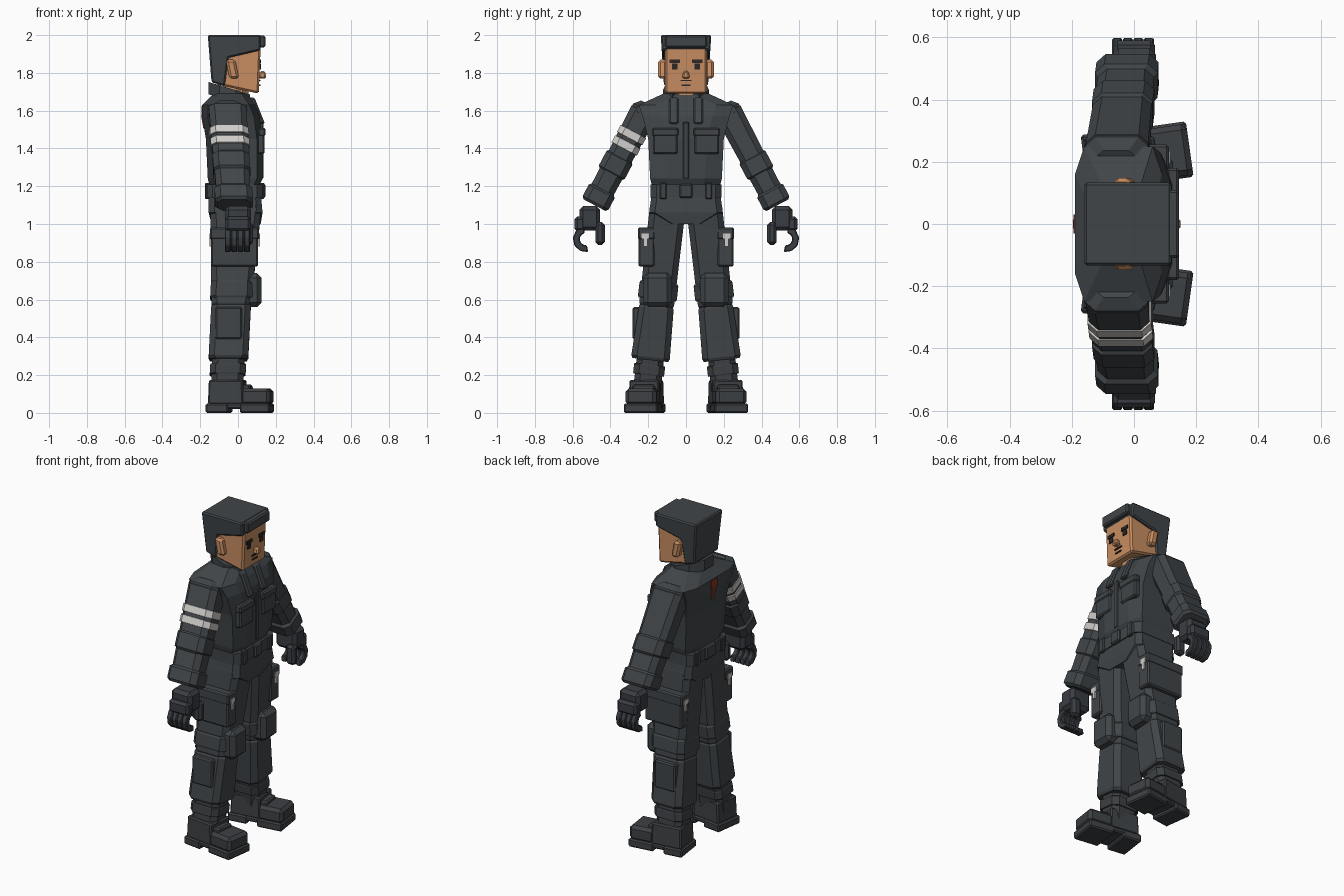
import bpy, bmesh, math
from mathutils import Matrix, Vector

default_cube = bpy.data.objects.get("Cube")
if default_cube:
    bpy.data.objects.remove(default_cube)


def material(name, red, green, blue):
    colour = (red, green, blue, 1)
    mat = bpy.data.materials.new(name)
    mat.use_nodes = True
    mat.diffuse_color = colour
    mat.node_tree.nodes["Principled BSDF"].inputs["Base Color"].default_value = colour
    return mat


cloth = material("charcoal cloth", .052, .06, .066)
glove = material("dark glove", .042, .047, .055)
leather = material("boot leather", .047, .052, .057)
skin = material("skin", .58, .27, .12)
white = material("off white", .62, .6, .58)
red = material("dull red", .25, .035, .02)
brown = material("dark brown", .025, .02, .02)


def finish(name, mat, bm, side=1, bevel=0):
    """Mirror the mesh to a side of the body and make the object."""
    for vert in bm.verts:
        vert.co.y *= side
    bmesh.ops.recalc_face_normals(bm, faces=bm.faces)
    mesh = bpy.data.meshes.new(name)
    bm.to_mesh(mesh)
    bm.free()
    mesh.materials.append(mat)
    obj = bpy.data.objects.new(name, mesh)
    bpy.context.collection.objects.link(obj)
    if bevel:
        modifier = obj.modifiers.new("bevel", "BEVEL")
        modifier.width, modifier.segments = bevel, 1
    return obj


def skin_rings(rings):
    """Join equal rings of points into a closed body."""
    bm = bmesh.new()
    loops = [[bm.verts.new(point) for point in ring] for ring in rings]
    for lower, upper in zip(loops, loops[1:]):
        for i in range(len(lower)):
            bm.faces.new((lower[i - 1], lower[i], upper[i], upper[i - 1]))
    bm.faces.new(loops[0])
    bm.faces.new(loops[-1])
    return bm


def slab(name, mat, centre, size, taper=1, lean=0, turn=0, side=1, bevel=.008):
    """Block whose top is scaled by taper, leaning along x and turned about z."""
    bm = bmesh.new()
    bmesh.ops.create_cube(bm, size=1)
    for vert in bm.verts:
        scale = taper if vert.co.z > 0 else 1
        x, y, z = (a * b for a, b in zip(vert.co, size))
        vert.co = Vector((x * scale + lean * z, y * scale, z))
    bm.transform(Matrix.Translation(centre) @ Matrix.Rotation(math.radians(turn), 4, "Z"))
    return finish(name, mat, bm, side, bevel)


def prism(name, mat, outline, place, low, high, side=1, bevel=0):
    """Extrude an outline; place maps (a, b, depth) to a point."""
    rings = [[place(a, b, depth) for a, b in outline] for depth in (low, high)]
    return finish(name, mat, skin_rings(rings), side, bevel)


def arc_band(centre, outer, inner, start, stop, steps):
    """Outline of a bent strip."""
    def arc(radius):
        angles = [math.radians(start + (stop - start) * i / steps) for i in range(steps + 1)]
        return [(centre[0] + radius * math.cos(a), centre[1] + radius * math.sin(a))
                for a in angles]
    return arc(outer) + arc(inner)[::-1]


def octagon(depth, width, cut_depth, cut_width):
    """Rectangle with cut corners, centred on the origin."""
    a, b = depth / 2, width / 2
    c, d = a - cut_depth, b - cut_width
    return [(c, b), (a, d), (a, -d), (c, -b), (-c, -b), (-a, -d), (-a, d), (-c, b)]


def limb_part(name, mat, limb, start, stop, size, end_size=None, lip=.015, cut=.03, side=1):
    """Eight-sided sleeve between two fractions of a limb, with chamfered ends."""
    top, bottom = map(Vector, limb)
    across = Vector((1, 0, 0)).cross(bottom - top).normalized()
    end_size = end_size or size
    rings = []
    for t, (depth, width), inset in ((start, size, lip), (start + lip, size, 0),
                                     (stop - lip, end_size, 0), (stop, end_size, lip)):
        middle = top.lerp(bottom, t)
        rings.append([middle + Vector((a, 0, 0)) + across * b
                      for a, b in octagon(depth - inset, width - inset, cut, cut)])
    return finish(name, mat, skin_rings(rings), side)


def body_part(name, mat, sections, cut_depth=.03, cut_width=.03):
    """Loft sections of (height, half width, back, front)."""
    rings = []
    for z, half, back, front in sections:
        outline = octagon(front - back, half * 2, cut_depth, cut_width)
        rings.append([(a + (front + back) / 2, b, z) for a, b in outline])
    return finish(name, mat, skin_rings(rings))


def profile(a, b, depth):
    return a, depth, b


def facing(a, b, depth):
    return depth, a, b


def flared_hair(a, b, depth):
    return a, depth * (b / 2 + .03), b


def sloped_collar(a, b, depth):
    return a, b, depth - .3 * a


# Head
prism("head", skin, [(-.12, 1.74), (.11, 1.69), (.12, 1.94), (-.12, 1.94)],
      profile, -.11, .11, bevel=.01)
prism("hair", cloth, [(-.16, 2), (.12, 2), (.12, 1.92), (-.05, 1.88), (-.07, 1.73), (-.14, 1.75)],
      flared_hair, -.13, .13, bevel=.008)
slab("fringe", cloth, (.12, 0, 1.966), (.05, .22, .064))
slab("neck", skin, (-.02, 0, 1.66), (.15, .135, .16), bevel=.03)
slab("nose", skin, (.13, 0, 1.79), (.04, .04, .04), taper=.7)
slab("moustache", brown, (.116, 0, 1.76), (.008, .06, .007), bevel=0)
slab("mouth", brown, (.114, 0, 1.735), (.008, .05, .007), bevel=0)
for side in (1, -1):
    slab("ear", skin, (-.03, .125, 1.82), (.05, .045, .1), lean=-.2, side=side, bevel=.012)
    slab("eyebrow", brown, (.118, .06, 1.862), (.009, .055, .02), side=side, bevel=0)
    slab("eye", brown, (.117, .06, 1.834), (.009, .03, .03), side=side, bevel=0)

# Jacket
body_part("jacket", cloth, [(1.2, .18, -.15, .11), (1.24, .19, -.16, .13), (1.45, .2, -.17, .13),
                            (1.57, .23, -.19, .115), (1.63, .25, -.19, .09),
                            (1.69, .12, -.13, .05)], cut_width=.09)
collar_outline = arc_band((-.04, 0), .125, .09, 35, 325, 7)
prism("collar", cloth, collar_outline, sloped_collar, 1.64, 1.705)
slab("zip_flap", cloth, (.125, 0, 1.39), (.02, .03, .3), bevel=.004)
for side in (1, -1):
    slab("lapel", cloth, (.095, .065, 1.6), (.04, .05, .14), lean=-.4, side=side)
    slab("chest_pocket", cloth, (.12, .11, 1.435), (.04, .13, .13), side=side)
    slab("chest_pocket_flap", cloth, (.125, .11, 1.487), (.04, .14, .045), side=side)

# Back emblem
slab("emblem_top", red, (-.19, 0, 1.6), (.009, .06, .05), bevel=0)
slab("emblem_stem", red, (-.185, 0, 1.54), (.009, .03, .07), lean=-.17, bevel=0)

# Belt and hips
body_part("hips", cloth, [(1, .1, -.14, .12), (1.06, .195, -.155, .13), (1.17, .18, -.155, .12)])
body_part("belt", cloth, [(1.14, .187, -.165, .13), (1.21, .187, -.165, .13)])
slab("buckle", cloth, (.13, 0, 1.175), (.03, .07, .075))
slab("back_pouch", cloth, (-.16, 0, 1.175), (.03, .1, .08))
for side in (1, -1):
    for x in (-.16, .125):
        slab("belt_loop", cloth, (x, .12, 1.175), (.03, .035, .085), side=side, bevel=.005)

# Arms, gloves and legs
arm = (-.055, .22, 1.6), (-.02, .485, 1.1)
leg = (-.01, .095, 1.1), (-.06, .21, .1)
finger_outline = arc_band((.53, .92), .07, .033, 80, -100, 5)
for side in (1, -1):
    limb_part("shoulder", cloth, arm, -.07, .1, (.2, .14), lip=.06, side=side)
    limb_part("sleeve", cloth, arm, 0, .9, (.2, .146), (.18, .13), side=side)
    limb_part("elbow_pad", cloth, arm, .47, .68, (.195, .155), lip=.03, side=side)
    limb_part("cuff", cloth, arm, .83, 1, (.2, .155), lip=.025, side=side)

    slab("palm", glove, (0, .51, 1.03), (.14, .11, .13), side=side, bevel=.02)
    slab("knuckles", glove, (0, .56, 1), (.135, .06, .08), side=side, bevel=.015)
    for finger in range(4):
        x = finger * .034 - .07
        prism("finger", glove, finger_outline, facing, x, x + .032, side, bevel=.005)
    slab("thumb", glove, (.05, .455, .95), (.06, .05, .12), side=side, bevel=.015)

    limb_part("thigh", cloth, leg, 0, .54, (.27, .19), (.21, .185), side=side)
    limb_part("knee_strap", cloth, leg, .41, .5, (.225, .207), lip=.01, side=side)
    limb_part("shin", cloth, leg, .53, .82, (.21, .185), (.21, .205), side=side)
    slab("knee_pad", cloth, (.075, .15, .65), (.1, .15, .18), side=side, bevel=.025)
    slab("shin_pocket", cloth, (-.05, .24, .475), (.14, .085, .17), side=side)
    slab("thigh_pocket", cloth, (-.018, .21, .87), (.25, .085, .19), side=side)
    slab("thigh_pocket_flap", cloth, (-.018, .21, .95), (.26, .09, .065), side=side)
    for x in (-.148, .112):
        slab("pocket_mark", white, (x, .215, .935), (.008, .04, .03), side=side, bevel=0)
        slab("pocket_mark_stem", white, (x, .215, .9), (.008, .02, .04), side=side, bevel=0)

    # Boots, toes turned outward
    limb_part("boot_shaft", leather, leg, .81, 1, (.17, .145), side=side)
    limb_part("boot_strap", leather, leg, .845, .9, (.19, .165), lip=.005, side=side)
    slab("boot_ankle", leather, (-.055, .21, .11), (.19, .165, .13), .95, turn=8, side=side)
    slab("boot_toe", leather, (.1, .23, .085), (.16, .165, .09), turn=8, side=side, bevel=.018)
    slab("boot_instep", leather, (.03, .22, .1), (.1, .14, .1), .8, turn=8, side=side)
    slab("boot_heel", leather, (-.1, .205, .025), (.12, .18, .05), turn=8, side=side)
    slab("boot_sole", leather, (.1, .23, .025), (.16, .18, .05), turn=8, side=side)
    slab("boot_arch", leather, (0, .217, .035), (.16, .17, .03), turn=8, side=side)

# Bands on the right sleeve
for start in (.22, .33):
    limb_part("arm_band", white, arm, start, start + .075, (.205, .152), lip=.002, side=-1)
